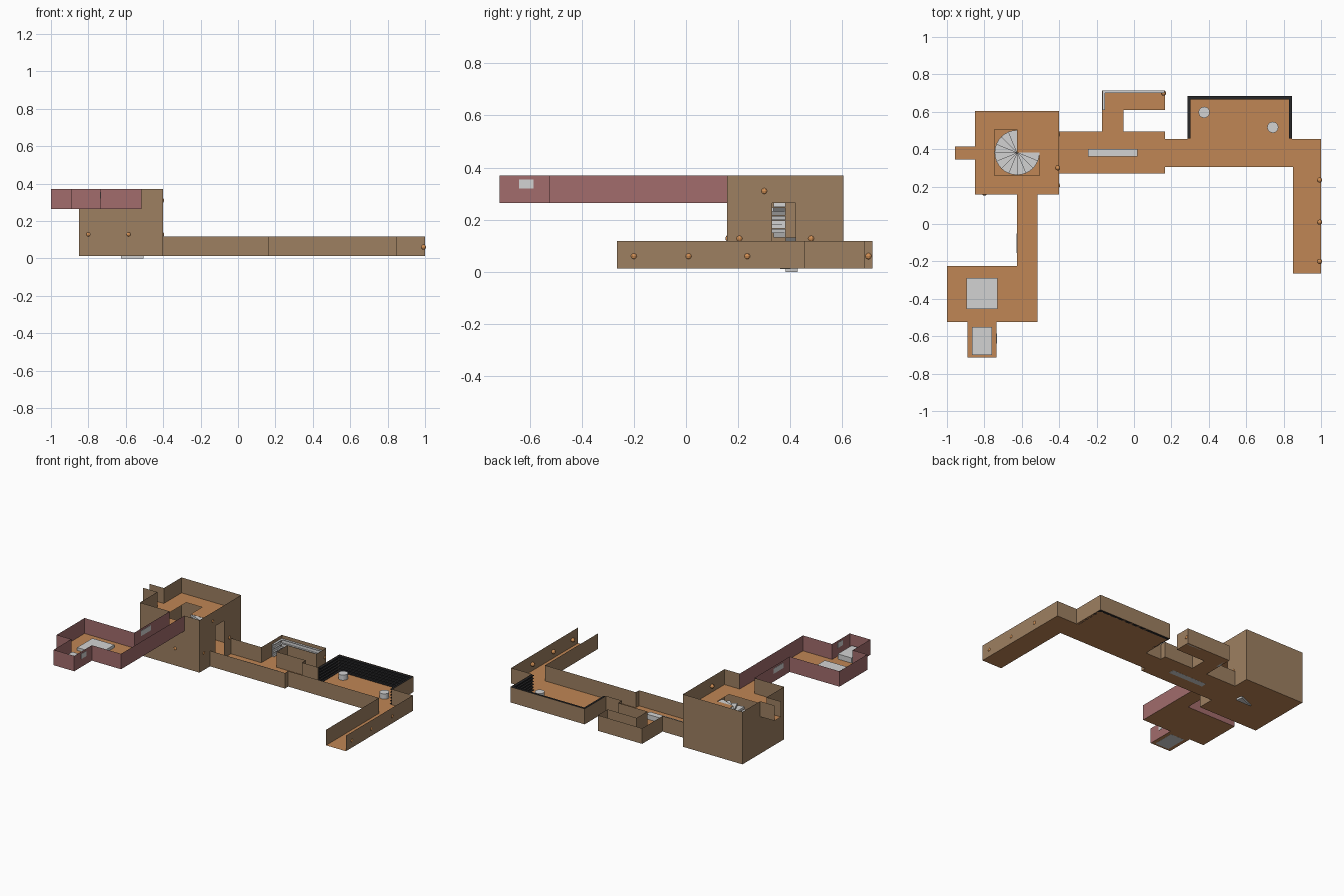
import bpy, bmesh, math

if "Cube" in bpy.data.objects:
    bpy.data.objects.remove(bpy.data.objects["Cube"])

def mat(name, r, g, b):
    m = bpy.data.materials.new(name)
    m.diffuse_color = (r, g, b, 1)
    m.use_nodes = True
    m.node_tree.nodes["Principled BSDF"].inputs["Base Color"].default_value = m.diffuse_color
    return m

ORANGE = mat("orange wood floor", 0.53, 0.24, 0.09)
BROWN = mat("brown wall", 0.34, 0.215, 0.12)
PINK = mat("dusty pink wall", 0.36, 0.15, 0.15)
GREY = mat("light grey", 0.65, 0.65, 0.65)
BLACK = mat("black shelf", 0.02, 0.02, 0.022)
GLOW = mat("lamp orange", 0.65, 0.28, 0.09)

Z0, ZL, Z1, Z2 = 0.012, 0.118, 0.265, 0.37   # floor, low wall top, upper floor, upper wall top


def finish(name, bm, material):
    me = bpy.data.meshes.new(name)
    bm.to_mesh(me)
    bm.free()
    me.materials.append(material)
    ob = bpy.data.objects.new(name, me)
    bpy.context.collection.objects.link(ob)
    return ob


def walls(name, material, runs):
    """Thin sheet walls: each run is (z bottom, z top, path points)."""
    bm = bmesh.new()
    for lo, hi, path in runs:
        cols = [(bm.verts.new((x, y, lo)), bm.verts.new((x, y, hi))) for x, y in path]
        for a, b in zip(cols, cols[1:]):
            bm.faces.new((a[0], b[0], b[1], a[1]))
    return finish(name, bm, material)


def floor(name, z, rects):
    bm = bmesh.new()
    for x0, x1, y0, y1 in rects:
        bm.faces.new([bm.verts.new((x, y, z)) for x, y in
                      ((x0, y0), (x1, y0), (x1, y1), (x0, y1))])
    return finish(name, bm, ORANGE)


def add_box(bm, x0, x1, y0, y1, z0, z1):
    vs = bmesh.ops.create_cube(bm, size=1)["verts"]
    for v in vs:
        v.co = ((x0 + x1) / 2 + v.co.x * (x1 - x0), (y0 + y1) / 2 + v.co.y * (y1 - y0),
                (z0 + z1) / 2 + v.co.z * (z1 - z0))


def box(name, material, *dims):
    bm = bmesh.new()
    add_box(bm, *dims)
    return finish(name, bm, material)


def shelves(name, material, top, boards, rects):
    """Back panels with stacked boards; each rect is (x0, x1, y0, y1, back side)."""
    bm = bmesh.new()
    t = 0.004
    for x0, x1, y0, y1, side in rects:
        back = {"N": (x0, x1, y1 - t, y1), "W": (x0, x0 + t, y0, y1), "E": (x1 - t, x1, y0, y1)}[side]
        add_box(bm, *back, Z0, top)
        for i in range(boards):
            z = Z0 + (top - Z0 - t) * i / (boards - 1)
            add_box(bm, x0, x1, y0, y1, z, z + t)
    return finish(name, bm, material)


# Floors
floor("lower_floor", Z0, [
    (-0.85, -0.40, 0.157, 0.605), (-0.40, 0.165, 0.27, 0.495),
    (-0.17, -0.055, 0.495, 0.61), (-0.17, 0.165, 0.61, 0.715),
    (0.165, 1.0, 0.305, 0.455), (0.285, 0.845, 0.455, 0.685),
    (0.85, 1.0, -0.265, 0.305)])
CX, CY, R = -0.625, 0.382, 0.12
floor("upper_floor", Z1, [
    (-0.85, -0.745, 0.157, 0.605), (-0.505, -0.40, 0.157, 0.605),
    (-0.745, -0.505, 0.157, 0.26), (-0.745, -0.505, 0.505, 0.605),
    (CX, -0.505, CY, 0.505),                      # landing over first quarter of stair
    (-0.957, -0.85, 0.345, 0.415), (-0.625, -0.515, -0.225, 0.157),
    (-1.0, -0.515, -0.525, -0.225), (-0.89, -0.735, -0.715, -0.525)])

# Low corridor and room walls
walls("lower_corridor_walls", BROWN, [
    (Z0, ZL, [(-0.4, 0.27), (0.165, 0.27), (0.165, 0.305), (0.85, 0.305), (0.85, -0.265)]),
    (Z0, ZL, [(-0.4, 0.495), (-0.17, 0.495), (-0.17, 0.715), (0.165, 0.715), (0.165, 0.61),
              (-0.055, 0.61), (-0.055, 0.495), (0.165, 0.495), (0.165, 0.455), (0.285, 0.455),
              (0.285, 0.685), (0.845, 0.685), (0.845, 0.455), (1.0, 0.455), (1.0, -0.265)])])

# Two-storey stair tower, with door gaps on both levels
walls("tower_walls", BROWN, [
    (Z0, Z1, [(-0.4, 0.33), (-0.4, 0.157), (-0.85, 0.157), (-0.85, 0.605), (-0.4, 0.605), (-0.4, 0.42)]),
    (Z1, Z2, [(-0.625, 0.157), (-0.85, 0.157), (-0.85, 0.345), (-0.957, 0.345)]),
    (Z1, Z2, [(-0.957, 0.415), (-0.85, 0.415), (-0.85, 0.605), (-0.4, 0.605),
              (-0.4, 0.157), (-0.515, 0.157)])])

# Upper pink wing
walls("upper_wing_walls", PINK, [
    (Z1, Z2, [(-0.515, 0.157), (-0.515, -0.525), (-0.735, -0.525), (-0.735, -0.715), (-0.89, -0.715),
              (-0.89, -0.525), (-1.0, -0.525), (-1.0, -0.225), (-0.625, -0.225), (-0.625, 0.157)])])

# Spiral stair: sixteen wedge steps
bm = bmesh.new()
N = 16
rise = Z1 / N
for i in range(N):
    pts = [(CX, CY)] + [(CX + R * math.cos(a), CY + R * math.sin(a))
                        for a in (math.tau * (i + k / 2) / N for k in range(3))]
    lo = [bm.verts.new((x, y, i * rise)) for x, y in pts]
    hi = [bm.verts.new((x, y, (i + 1) * rise - 0.001)) for x, y in pts]
    bm.faces.new(lo[::-1])
    bm.faces.new(hi)
    for k in range(4):
        j = (k + 1) % 4
        bm.faces.new((lo[k], lo[j], hi[j], hi[k]))
finish("spiral_stair", bm, GREY)

# Furniture
box("corridor_table", GREY, -0.245, 0.02, 0.36, 0.40, Z0 - 0.0005, 0.045)
box("upper_room_rug", GREY, -0.895, -0.73, -0.455, -0.29, Z1 + 0.001, Z1 + 0.02)
box("end_room_bed", GREY, -0.865, -0.76, -0.70, -0.55, Z1 - 0.0005, Z1 + 0.035)
shelves("small_room_shelves", GREY, 0.095, 4,
        [(-0.169, 0.164, 0.70, 0.714, "N"), (-0.169, -0.155, 0.61, 0.70, "W")])
shelves("large_room_shelves", BLACK, 0.115, 6,
        [(0.286, 0.844, 0.665, 0.684, "N"), (0.286, 0.302, 0.457, 0.665, "W"),
         (0.828, 0.844, 0.457, 0.665, "E")])
for i, (x, y) in enumerate([(0.375, 0.597), (0.742, 0.517)]):
    bm = bmesh.new()
    bmesh.ops.create_cone(bm, cap_ends=True, segments=20, radius1=0.03, radius2=0.03, depth=0.036)
    bmesh.ops.translate(bm, verts=bm.verts, vec=(x, y, Z0 + 0.019))
    finish("round_table_%d" % (i + 1), bm, GREY)

# Wall windows in the pink wing
box("corridor_window", GREY, -0.627, -0.623, -0.155, -0.05, 0.32, 0.355)
box("end_room_window", GREY, -0.737, -0.733, -0.64, -0.585, 0.32, 0.355)

# Wall lamps, just poking through the walls
bm = bmesh.new()
for p in [(0.992, -0.2, 0.06), (0.992, 0.01, 0.06), (0.992, 0.235, 0.06), (0.158, 0.7, 0.06),
          (-0.408, 0.205, 0.128), (-0.408, 0.48, 0.128), (-0.8, 0.165, 0.128),
          (-0.585, 0.165, 0.128), (-0.408, 0.3, 0.31)]:
    s = bmesh.ops.create_uvsphere(bm, u_segments=10, v_segments=6, radius=0.014)["verts"]
    bmesh.ops.translate(bm, verts=s, vec=p)
finish("wall_lamps", bm, GLOW)
